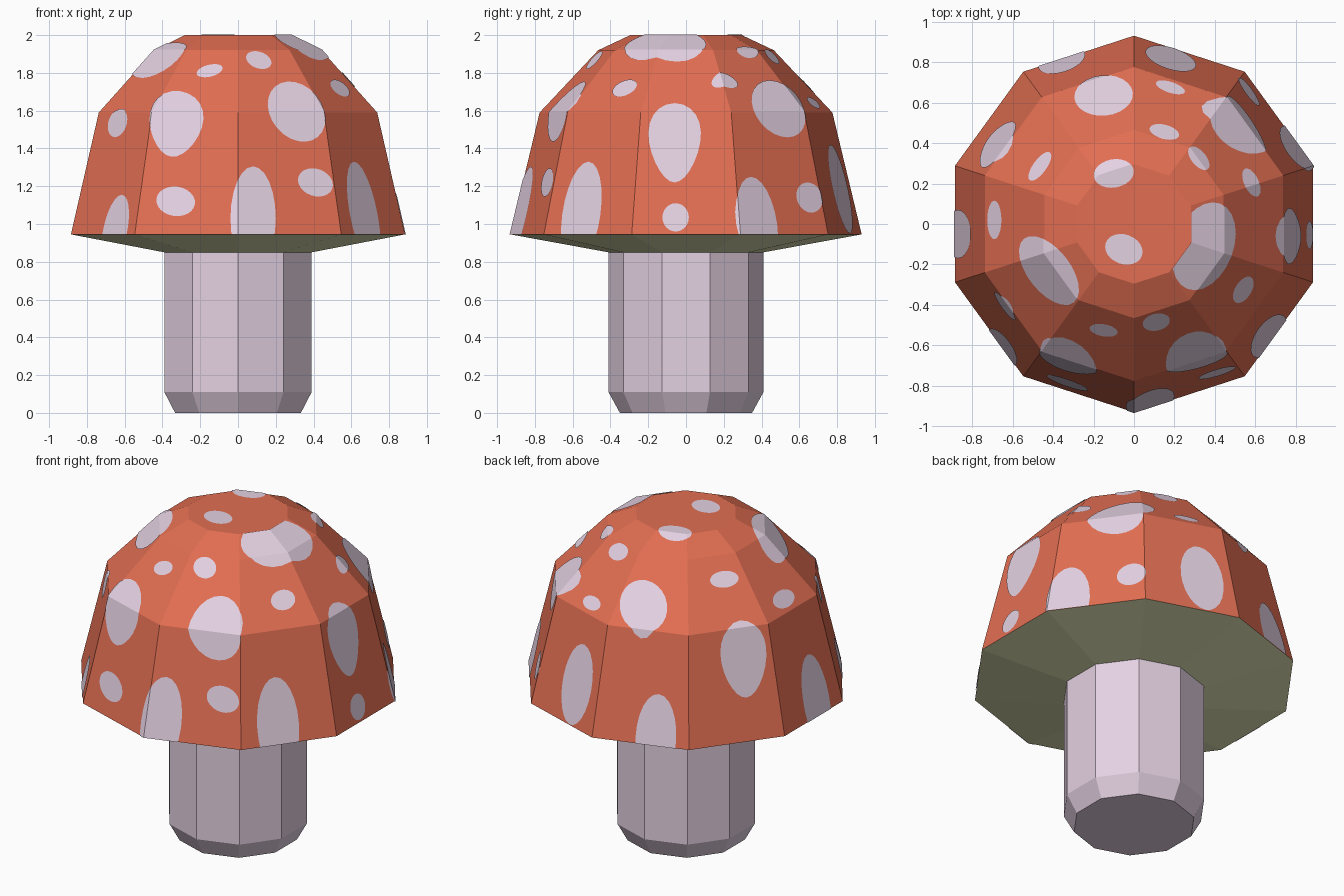
import bpy, bmesh, math
from mathutils import Vector

if "Cube" in bpy.data.objects:
    bpy.data.objects.remove(bpy.data.objects["Cube"])

SIDES = 10


def material(name, rgb):
    m = bpy.data.materials.new(name)
    lin = [((c / 255 + 0.055) / 1.055) ** 2.4 for c in rgb]
    m.diffuse_color = (*lin, 1)
    m.use_nodes = True
    m.node_tree.nodes["Principled BSDF"].inputs["Base Color"].default_value = m.diffuse_color
    return m


RED = material("cap orange red", (226, 110, 82))
PALE = material("pale lilac", (228, 209, 226))
CREAM = material("gill cream", (229, 230, 184))


def lathe(profile, cap_start=True, cap_end=True):
    """Ten-sided turned shape; profile is (radius, z) from bottom to top."""
    bm = bmesh.new()
    rings = []
    for r, z in profile:
        rings.append([bm.verts.new((r * math.cos(a), r * math.sin(a), z))
                      for a in (math.pi / 2 + math.tau * k / SIDES for k in range(SIDES))])
    for lo, hi in zip(rings, rings[1:]):
        for k in range(SIDES):
            n = (k + 1) % SIDES
            bm.faces.new((lo[k], lo[n], hi[n], hi[k]))
    if cap_start:
        bm.faces.new(rings[0][::-1])
    if cap_end:
        bm.faces.new(rings[-1])
    bm.normal_update()
    return bm


def add_object(name, bm, *mats):
    me = bpy.data.meshes.new(name)
    bm.to_mesh(me)
    bm.free()
    for m in mats:
        me.materials.append(m)
    ob = bpy.data.objects.new(name, me)
    bpy.context.collection.objects.link(ob)
    return ob


# Stem with a bevelled foot
add_object("stem", lathe([(0.35, 0), (0.41, 0.11), (0.41, 0.9)]), PALE)

# Cap: faceted dome, with the gills underneath in cream
DOME = [(0.93, 0.945), (0.775, 1.59), (0.465, 1.92), (0.295, 2.0)]
bm = lathe([(0.41, 0.85)] + DOME)
for f in bm.faces:
    f.material_index = 1 if f.normal.z < -0.2 else 0
add_object("cap", bm, RED, CREAM)

# Spots: a skin just above the dome, trimmed to ellipses
SKIN = [(r + 0.004, z + (0.003 if i else 0)) for i, (r, z) in enumerate(DOME)]
all_spots = bmesh.new()


def spot(az, u, v, ru, rv, tilt=0, egg=0, skip_top=False):
    """Ellipse seen from azimuth az in degrees, or from above when az is None."""
    if az is None:
        U, V, D = Vector((1, 0, 0)), Vector((0, 1, 0)), Vector((0, 0, 1))
    else:
        a = math.radians(az)
        U, V = Vector((-math.sin(a), math.cos(a), 0)), Vector((0, 0, 1))
        D = Vector((math.cos(a), math.sin(a), 0))
    bm = lathe(SKIN, cap_start=False)
    drop = [f for f in bm.faces
            if f.normal.dot(D) < 0.05 or (skip_top and f.normal.z > 0.99)]
    bmesh.ops.delete(bm, geom=drop, context='FACES')
    ct, st = math.cos(math.radians(tilt)), math.sin(math.radians(tilt))
    pts = []
    for k in range(24):
        t = math.tau * k / 24
        p, q = ru * math.cos(t) * (1 + egg * math.sin(t)), rv * math.sin(t)
        pts.append((u + p * ct - q * st, v + p * st + q * ct))
    for (u0, v0), (u1, v1) in zip(pts, pts[1:] + pts[:1]):
        bmesh.ops.bisect_plane(bm, geom=bm.verts[:] + bm.edges[:] + bm.faces[:],
                               plane_co=U * u0 + V * v0,
                               plane_no=U * (v1 - v0) - V * (u1 - u0),
                               clear_outer=True)
    tmp = bpy.data.meshes.new("tmp")
    bm.to_mesh(tmp)
    bm.free()
    all_spots.from_mesh(tmp)
    bpy.data.meshes.remove(tmp)


# Spots on the upper facets, placed from above: x, y, radii, tilt
for s in [(-0.15, 0.635, 0.145, 0.10, 5), (0.18, 0.675, 0.075, 0.027, -18),
          (0.15, 0.455, 0.075, 0.035, -15), (-0.10, 0.25, 0.10, 0.07, 10),
          (-0.465, 0.285, 0.085, 0.033, 54), (0.32, 0.325, 0.07, 0.036, -50),
          (0.58, 0.205, 0.075, 0.036, -65), (0.54, -0.325, 0.073, 0.04, 58),
          (-0.05, -0.125, 0.095, 0.073, -20), (-0.42, -0.23, 0.20, 0.105, -52),
          (-0.15, -0.525, 0.07, 0.03, -10), (0.11, -0.485, 0.068, 0.042, 12),
          (-0.69, 0.02, 0.035, 0.095, 0)]:
    spot(None, *s)
spot(None, 0.345, -0.11, 0.226, 0.145, 69, 0, True)

# Spots on the steep side facets: azimuth, offset, height, radii, tilt
for s in [(-90, -0.33, 1.12, 0.103, 0.078, -8), (-90, 0.41, 1.22, 0.095, 0.072, -20),
          (-90, 0.31, 1.595, 0.175, 0.135, -50), (0, 0.49, 1.61, 0.17, 0.12, -50),
          (0, -0.055, 1.035, 0.07, 0.075, 0), (36, 0.195, 1.14, 0.085, 0.08, 0),
          (-144, -0.047, 1.535, 0.085, 0.075, 0), (72, 0.08, 1.185, 0.13, 0.235, 0)]:
    spot(*s)

# Egg-shaped spots folding over the shoulder
for s in [(-90, -0.33, 1.53, 0.14, 0.175, -8, 0.2), (0, -0.06, 1.43, 0.135, 0.21, 0, 0.25),
          (144, 0.078, 1.41, 0.135, 0.215, 0, 0.2)]:
    spot(*s)

# Spots cut off by the rim
for s in [(-90, 0.08, 1.03, 0.12, 0.275), (-36, -0.057, 1.05, 0.125, 0.28),
          (36, -0.17, 1.0, 0.13, 0.25), (108, 0.09, 0.99, 0.12, 0.25),
          (180, 0.05, 1.03, 0.12, 0.275), (-144, 0.11, 0.965, 0.11, 0.19)]:
    spot(*s)

add_object("cap_spots", all_spots, PALE)
